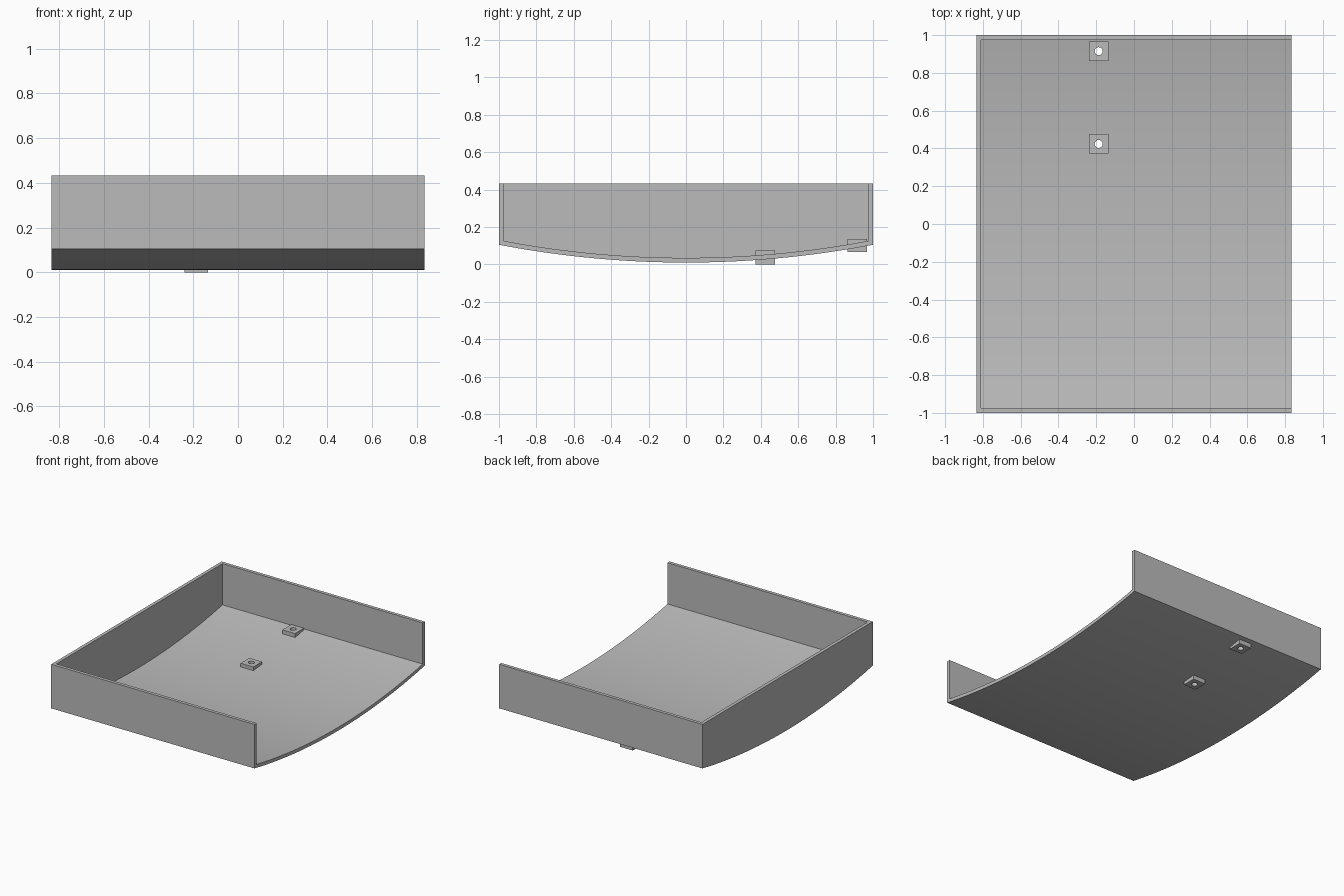
import bpy
import bmesh
import math
from mathutils import Matrix, Vector

if "Cube" in bpy.data.objects:
    bpy.data.objects.remove(bpy.data.objects["Cube"], do_unlink=True)

HALF_X, HALF_Y, TOP = 0.835, 1.0, 0.432
WALL, LOW, SAG = 0.025, 0.01, 0.095
RADIUS = (HALF_Y ** 2 + SAG ** 2) / (2 * SAG)
PAD_X, PAD_SIZE, HOLE = -0.187, 0.104, 0.021
PADS = {"middle_pad": (0.424, 0.0, 0.075), "rear_pad": (0.915, 0.066, 0.136)}

grey = bpy.data.materials.new("plain grey")
grey.use_nodes = True
grey.diffuse_color = (0.5, 0.5, 0.5, 1)
grey.node_tree.nodes["Principled BSDF"].inputs["Base Color"].default_value = (0.5, 0.5, 0.5, 1)


def finish(name, bm):
    bmesh.ops.recalc_face_normals(bm, faces=bm.faces)
    mesh = bpy.data.meshes.new(name)
    bm.to_mesh(mesh)
    bm.free()
    mesh.materials.append(grey)
    obj = bpy.data.objects.new(name, mesh)
    bpy.context.collection.objects.link(obj)
    return obj


def curved_block(name, x0, x1, half_y, radius, top, steps=48):
    """Flat-topped block whose underside is an arc, extruded along x."""
    bm = bmesh.new()
    centre_z = LOW + RADIUS
    end = math.asin(half_y / radius)
    angles = [end * (2 * i / steps - 1) for i in range(steps + 1)]
    points = [(x0, radius * math.sin(a), centre_z - radius * math.cos(a)) for a in angles]
    points += [(x0, half_y, top), (x0, -half_y, top)]
    face = bm.faces.new([bm.verts.new(p) for p in points])
    grown = bmesh.ops.extrude_face_region(bm, geom=[face])["geom"]
    moved = [v for v in grown if isinstance(v, bmesh.types.BMVert)]
    bmesh.ops.translate(bm, verts=moved, vec=Vector((x1 - x0, 0, 0)))
    return finish(name, bm)


def box(name, x, y, size, z0, z1):
    bm = bmesh.new()
    bmesh.ops.create_cube(bm, size=1, matrix=Matrix.Translation((x, y, (z0 + z1) / 2))
                          @ Matrix.Diagonal((size, size, z1 - z0, 1)))
    return finish(name, bm)


def drill(x, y, radius):
    bm = bmesh.new()
    bmesh.ops.create_cone(bm, cap_ends=True, segments=32, radius1=radius, radius2=radius,
                          depth=1, matrix=Matrix.Translation((x, y, 0)))
    return finish("hole_cutter", bm)


def cut(obj, cutters):
    """Subtract the cutters, then bake the result and shade it."""
    for cutter in cutters:
        cutter.hide_render = True
        mod = obj.modifiers.new("cut", "BOOLEAN")
        mod.operation, mod.solver, mod.object = "DIFFERENCE", "EXACT", cutter
    bpy.context.view_layer.update()
    result = obj.evaluated_get(bpy.context.evaluated_depsgraph_get())
    mesh = bpy.data.meshes.new_from_object(result)
    obj.modifiers.clear()
    obj.data = mesh
    mesh.shade_smooth()
    mesh.set_sharp_from_angle(angle=math.radians(30))
    for cutter in cutters:
        bpy.data.objects.remove(cutter, do_unlink=True)


# Curved floor with three walls, open on the left side
tray = curved_block("curved_tray", -HALF_X, HALF_X, HALF_Y, RADIUS, TOP)
hollow = curved_block("hollow_cutter", -HALF_X + WALL, HALF_X + WALL, HALF_Y - WALL,
                      RADIUS - WALL, TOP + WALL)
# Holes through the floor are a little wide so the pads line them
cut(tray, [hollow] + [drill(PAD_X, y, HOLE * 1.5) for y, z0, z1 in PADS.values()])

# Square mounting pads set through the floor, each with a bolt hole
for pad_name, (y, z0, z1) in PADS.items():
    pad = box(pad_name, PAD_X, y, PAD_SIZE, z0, z1)
    cut(pad, [drill(PAD_X, y, HOLE)])
